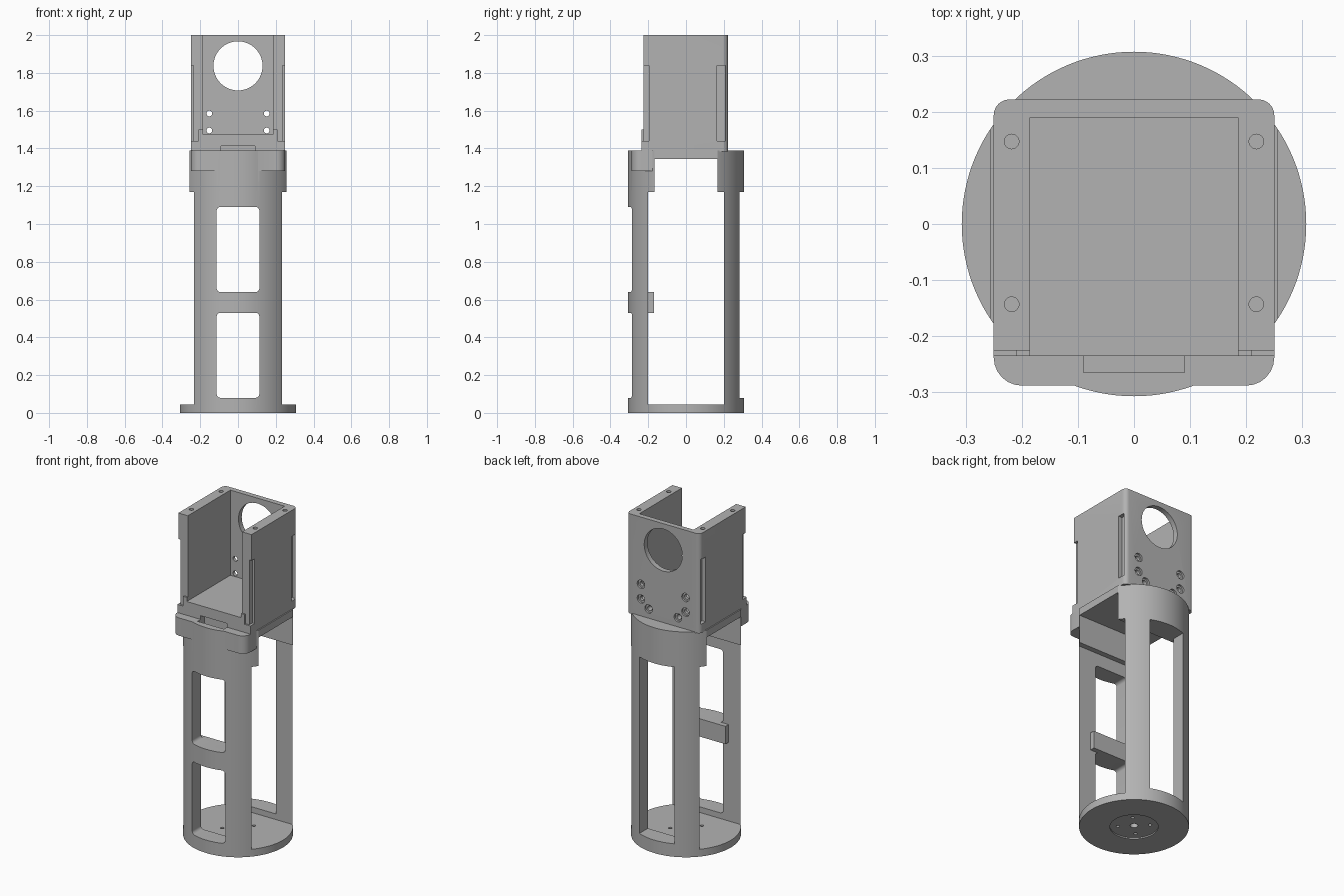
import bpy, bmesh, math
from mathutils import Matrix, Vector

cube = bpy.data.objects.get("Cube")
if cube:
    bpy.data.objects.remove(cube, do_unlink=True)

grey = bpy.data.materials.new("machined grey")
grey.use_nodes = True
grey.diffuse_color = (0.45, 0.45, 0.45, 1)
grey.node_tree.nodes["Principled BSDF"].inputs["Base Color"].default_value = (0.45, 0.45, 0.45, 1)


def finish(bm, name):
    mesh = bpy.data.meshes.new(name)
    bm.to_mesh(mesh)
    bm.free()
    mesh.materials.append(grey)
    ob = bpy.data.objects.new(name, mesh)
    bpy.context.collection.objects.link(ob)
    return ob


def box(name, x, y, z, radius=0, axis=2, keep=None):
    """Box from ranges; edges along one axis can be rounded."""
    bm = bmesh.new()
    bmesh.ops.create_cube(bm, size=1)
    for v in bm.verts:
        v.co = Vector([r[0] if c < 0 else r[1] for c, r in zip(v.co, (x, y, z))])
    if radius:
        edges = []
        for e in bm.edges:
            d = (e.verts[0].co - e.verts[1].co).normalized()
            mid = (e.verts[0].co + e.verts[1].co) / 2
            if abs(d[axis]) > 0.9 and (keep is None or keep(mid)):
                edges.append(e)
        bmesh.ops.bevel(bm, geom=edges, offset=radius, segments=6, profile=0.5, affect='EDGES')
    return finish(bm, name)


def rod(name, radius, centre, depth, axis='Z', sides=24):
    bm = bmesh.new()
    bmesh.ops.create_cone(bm, cap_ends=True, segments=sides, radius1=radius, radius2=radius, depth=depth)
    turn = Matrix.Rotation(math.pi / 2, 4, 'X') if axis == 'Y' else Matrix()
    bm.transform(Matrix.Translation(centre) @ turn)
    return finish(bm, name)


def combine(target, tool, operation='DIFFERENCE'):
    mod = target.modifiers.new("combine", 'BOOLEAN')
    mod.operation = operation
    mod.solver = 'EXACT'
    mod.object = tool
    bpy.context.view_layer.objects.active = target
    bpy.ops.object.modifier_apply(modifier=mod.name)
    bpy.data.objects.remove(tool, do_unlink=True)


WIDE = (-0.5, 0.5)

# Round housing, opened from side to side
housing = rod("round_housing", 0.307, (0, 0, 0.695), 1.39, sides=128)
combine(housing, box("side_opening", WIDE, (-0.2, 0.2), (0.045, 1.17)))
combine(housing, box("upper_opening", WIDE, (-0.167, 0.167), (1.1, 1.345)))
for s in (-1, 1):
    combine(housing, box("flat_cutter", sorted((s * 0.257, s * 0.5)), WIDE, (0.6, 1.6)))

# Front and back windows
for low, high in ((0.08, 0.53), (0.64, 1.09)):
    combine(housing, box("window_cutter", (-0.113, 0.113), (-0.5, -0.1), (low, high), 0.02, 1))
combine(housing, box("back_window_cutter", (-0.12, 0.12), (0.1, 0.5), (0.08, 1.17)))

# Base fixing holes and shallow round recess underneath
combine(housing, rod("base_recess", 0.135, (0, 0, 0), 0.016, sides=64))
combine(housing, rod("centre_hole", 0.022, (0, 0, 0.02), 0.2))
for i in range(4):
    a = math.pi / 4 + i * math.pi / 2
    combine(housing, rod("base_hole", 0.01, (0.09 * math.cos(a), 0.09 * math.sin(a), 0.02), 0.2))

# Front collar with rounded corners, and inner window crossbar
combine(housing, box("front_collar", (-0.25, 0.25), (-0.288, -0.175), (1.28, 1.39), 0.05, 2,
                     lambda m: m.y < -0.25), 'UNION')
combine(housing, box("window_crossbar", (-0.15, 0.15), (-0.215, -0.17), (0.53, 0.64)), 'UNION')

# Upper bracket: back and two side walls around an open bay
bracket = box("upper_bracket", (-0.25, 0.25), (-0.225, 0.222), (1.385, 2), 0.028, 2,
              lambda m: m.y > 0)
combine(bracket, box("bay_cutter", (-0.185, 0.185), (-0.5, 0.19), (1.475, 2.2)))
combine(bracket, rod("round_port", 0.13, (0, 0.2, 1.837), 0.3, 'Y', 64))

# Bolt holes with counterbores on the back
for s in (-1, 1):
    for x, z, through in ((0.152, 1.585, True), (0.152, 1.495, True), (0.1, 1.447, False)):
        combine(bracket, rod("counterbore", 0.026, (s * x, 0.222, z), 0.024, 'Y'))
        depth = 0.2 if through else 0.08
        combine(bracket, rod("bolt_hole", 0.015, (s * x, 0.2, z), depth, 'Y'))
    # Screw holes in the top rims
    for y in (0.147, -0.143):
        combine(bracket, rod("rim_hole", 0.013, (s * 0.218, y, 2), 0.12))
    # Vertical grooves near the front and back corners
    outer = sorted((s * 0.235, s * 0.3))
    combine(bracket, box("front_groove", outer, (-0.3, -0.195), (1.44, 1.84)))
    combine(bracket, box("back_groove", sorted((s * 0.225, s * 0.3)), (0.165, 0.208), (1.44, 1.84)))

# Front ledge with end stops
ledge = box("front_ledge", (-0.25, 0.25), (-0.235, -0.17), (1.385, 1.44))
combine(ledge, box("ledge_lip", (-0.185, 0.185), (-0.235, -0.213), (1.43, 1.475)), 'UNION')
for s in (-1, 1):
    combine(ledge, box("end_stop", sorted((s * 0.185, s * 0.21)), (-0.235, -0.2), (1.43, 1.5)), 'UNION')

# Latch pocket crossing the collar and the ledge
for part in (housing, bracket, ledge):
    combine(part, box("latch_pocket", (-0.09, 0.09), (-0.265, -0.2), (1.33, 1.413)))

# Smooth the round surfaces only
bpy.ops.object.select_all(action='DESELECT')
for part in (housing, bracket, ledge):
    part.select_set(True)
bpy.context.view_layer.objects.active = housing
bpy.ops.object.shade_smooth_by_angle(angle=math.radians(30))
